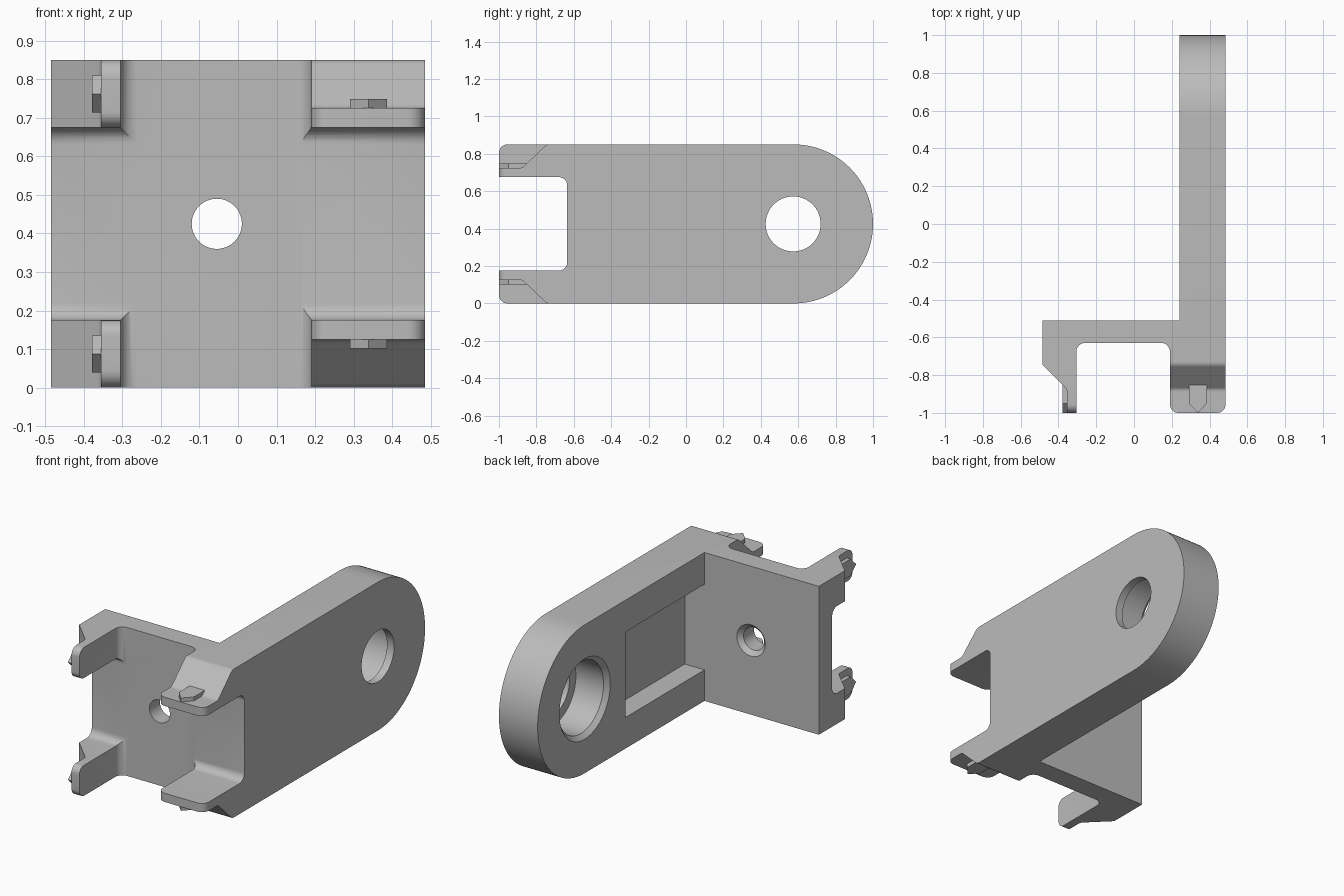
import bpy, bmesh, math
from mathutils import Vector

cube = bpy.data.objects.get("Cube")
if cube:
    bpy.data.objects.remove(cube, do_unlink=True)

H = 0.85      # overall height
MID = H / 2
SEAM = 0.1    # plane where the two halves of the body meet

grey = bpy.data.materials.new("plain grey")
grey.use_nodes = True
grey.diffuse_color = (0.5, 0.5, 0.5, 1)
grey.node_tree.nodes["Principled BSDF"].inputs["Base Color"].default_value = (0.5, 0.5, 0.5, 1)


def rounded(corners):
    """Outline from (a, b) or (a, b, radius) corners."""
    out = []
    n = len(corners)
    for i, c in enumerate(corners):
        p = Vector(c[:2])
        if len(c) < 3:
            out.append(p)
            continue
        r = c[2]
        u = (Vector(corners[i - 1][:2]) - p).normalized()
        v = (Vector(corners[(i + 1) % n][:2]) - p).normalized()
        half = u.angle(v) / 2
        centre = p + (u + v).normalized() * (r / math.sin(half))
        start = p + u * (r / math.tan(half)) - centre
        end = p + v * (r / math.tan(half)) - centre
        steps = 28 if r > 0.2 else 8
        total = start.angle(end)
        for k in range(steps + 1):
            t = k / steps
            d = (start * math.sin((1 - t) * total) + end * math.sin(t * total)) / math.sin(total)
            out.append(centre + d)
    clean = []
    for p in out:
        if not clean or (p - clean[-1]).length > 1e-5:
            clean.append(p)
    return clean


def place(axis, a, b, t):
    return {"x": (t, a, b), "y": (a, t, b), "z": (a, b, t)}[axis]


def finish(name, bm):
    bmesh.ops.recalc_face_normals(bm, faces=bm.faces[:])
    mesh = bpy.data.meshes.new(name)
    bm.to_mesh(mesh)
    bm.free()
    mesh.materials.append(grey)
    obj = bpy.data.objects.new(name, mesh)
    bpy.context.collection.objects.link(obj)
    return obj


def prism(name, corners, axis, lo, hi):
    bm = bmesh.new()
    pts = rounded(corners)
    rings = [[bm.verts.new(place(axis, p.x, p.y, t)) for p in pts] for t in (lo, hi)]
    bm.faces.new(rings[0])
    bm.faces.new(rings[1])
    for i in range(len(pts)):
        bm.faces.new((rings[0][i - 1], rings[0][i], rings[1][i], rings[1][i - 1]))
    return finish(name, bm)


def lathe(name, profile, axis, ca, cb, sides=64):
    """Solid of revolution along an axis from (position, radius) pairs."""
    bm = bmesh.new()
    angles = [2 * math.pi * i / sides for i in range(sides)]
    rings = [[bm.verts.new(place(axis, ca + r * math.cos(a), cb + r * math.sin(a), t))
              for a in angles] for t, r in profile]
    bm.faces.new(rings[0])
    bm.faces.new(rings[-1])
    for q, s in zip(rings, rings[1:]):
        for i in range(sides):
            bm.faces.new((q[i - 1], q[i], s[i], s[i - 1]))
    return finish(name, bm)


def combine(obj, other, operation):
    mod = obj.modifiers.new("combine", "BOOLEAN")
    mod.operation = operation
    mod.solver = "EXACT"
    mod.object = other
    bpy.context.view_layer.objects.active = obj
    bpy.ops.object.modifier_apply(modifier=mod.name)
    bpy.data.objects.remove(other, do_unlink=True)


def symmetric(upper):
    """Close an upper outline with its reflection about mid height."""
    return upper + [(c[0], H - c[1], *c[2:]) for c in reversed(upper)]


# Plate half with the two upright clips: plan crossed with side outline
body = prism("bracket_body", [
    (SEAM, -0.63), (-0.305, -0.63, 0.045), (-0.305, -1), (-0.355, -1),
    (-0.355, -0.875, 0.03), (-0.485, -0.745), (-0.485, -0.51), (SEAM, -0.51)],
    "z", 0, H)
combine(body, prism("clip_outline", symmetric([
    (-0.63, 0.675, 0.045), (-1, 0.675, 0.04), (-1, H, 0.045), (-0.4, H)]),
    "x", -0.6, 0.2), "INTERSECT")

# Plate half with the flat clips and the long round-ended arm
arm = prism("arm_half", [
    (SEAM, -0.63), (0.19, -0.63, 0.045), (0.19, -1, 0.045), (0.485, -1, 0.045),
    (0.485, 1.1), (0.24, 1.1), (0.24, -0.51), (SEAM, -0.51)], "z", 0, H)
combine(arm, prism("arm_outline", symmetric([
    (-0.635, 0.675, 0.045), (-1, 0.675), (-1, 0.725), (-0.875, 0.725, 0.03),
    (-0.745, H, 0.04), (1, H, MID)]), "x", 0, 0.6), "INTERSECT")
combine(body, arm, "UNION")

# Pocket in the inner face of the arm
combine(body, prism("pocket", [
    (-0.51, 0.178), (0.204, 0.178), (0.204, 0.668), (-0.51, 0.668)],
    "x", 0.2, 0.365), "DIFFERENCE")

# Stepped bore in the arm and chamfered hole in the plate
combine(body, lathe("bore", [
    (0.21, 0.26), (0.265, 0.205), (0.44, 0.205), (0.44, 0.147), (0.6, 0.147)],
    "x", 0.573, MID), "DIFFERENCE")
combine(body, lathe("plate_hole", [
    (-0.7, 0.065), (-0.535, 0.065), (-0.485, 0.115)],
    "y", -0.055, MID), "DIFFERENCE")


# Pointed barbs on the outside of each clip
def barb(centre):
    w = 0.048
    return [(centre - w, -0.85), (centre + w, -0.85), (centre + w, -0.95),
            (centre, -1), (centre - w, -0.95)]


parts = [body]
for label, flip in (("upper", False), ("lower", True)):
    z0, z1 = (H - 0.748, H - 0.715) if flip else (0.715, 0.748)
    parts.append(prism(label + "_flat_clip_barb", barb(0.338), "z", z0, z1))
    zc = H - 0.762 if flip else 0.762
    parts.append(prism(label + "_upright_clip_barb",
                       [(y, z) for z, y in barb(zc)], "x", -0.378, -0.345))

bpy.ops.object.select_all(action="DESELECT")
for obj in parts:
    obj.select_set(True)
bpy.context.view_layer.objects.active = body
bpy.ops.object.shade_smooth_by_angle(angle=math.radians(30))
